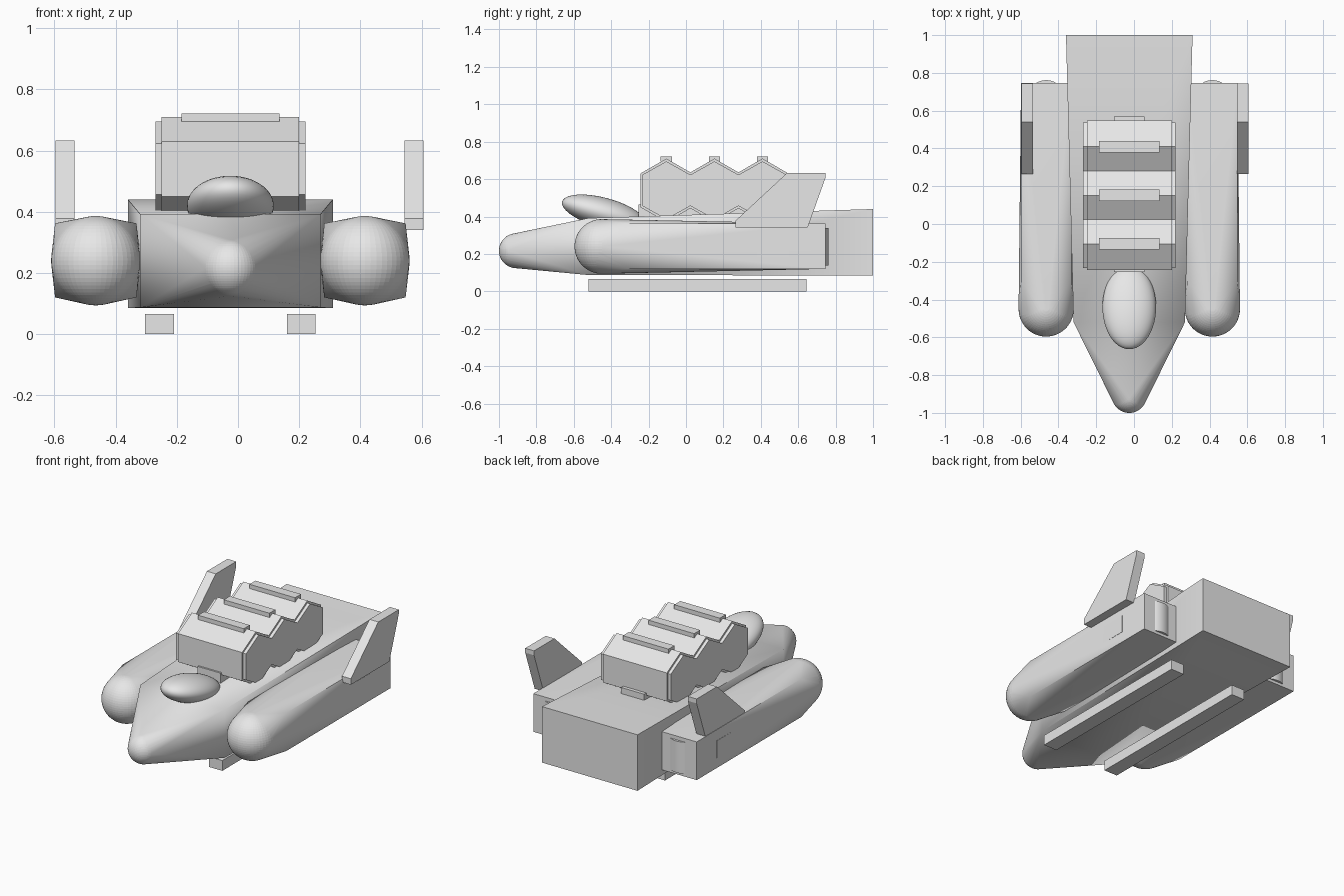
import bpy, bmesh, math
from mathutils import Matrix, Vector

cube = bpy.data.objects.get("Cube")
if cube:
    bpy.data.objects.remove(cube, do_unlink=True)

grey = bpy.data.materials.new("hull_grey")
grey.use_nodes = True
grey.diffuse_color = (0.8, 0.8, 0.8, 1)
grey.node_tree.nodes["Principled BSDF"].inputs["Base Color"].default_value = (0.8, 0.8, 0.8, 1)

MID = -0.025  # centre line of the hull


def finish(name, bm, smooth=False):
    bmesh.ops.recalc_face_normals(bm, faces=bm.faces)
    mesh = bpy.data.meshes.new(name)
    bm.to_mesh(mesh)
    bm.free()
    mesh.materials.append(grey)
    obj = bpy.data.objects.new(name, mesh)
    bpy.context.collection.objects.link(obj)
    if smooth:
        bpy.ops.object.select_all(action='DESELECT')
        obj.select_set(True)
        bpy.context.view_layer.objects.active = obj
        bpy.ops.object.shade_smooth_by_angle(angle=math.radians(30))
    return obj


def box(name, low, high):
    bm = bmesh.new()
    low, high = Vector(low), Vector(high)
    size = Matrix.Diagonal((*(high - low), 1))
    bmesh.ops.create_cube(bm, size=1, matrix=Matrix.Translation((low + high) / 2) @ size)
    return finish(name, bm)


def prism(name, outline, x0, x1):
    """Extrude a (y, z) outline along x."""
    bm = bmesh.new()
    face = bm.faces.new([bm.verts.new((x0, y, z)) for y, z in outline])
    out = bmesh.ops.extrude_face_region(bm, geom=[face])
    verts = [v for v in out["geom"] if isinstance(v, bmesh.types.BMVert)]
    bmesh.ops.translate(bm, verts=verts, vec=(x1 - x0, 0, 0))
    return finish(name, bm)


def dome_hull(name, centre, radius, sections):
    """Wrap a skin round a ball and rectangles (y, half width, bottom, top)."""
    bm = bmesh.new()
    bmesh.ops.create_uvsphere(bm, u_segments=48, v_segments=32, radius=radius,
                              matrix=Matrix.Translation(centre))
    for y, half, bottom, top in sections:
        for side in (-half, half):
            for z in (bottom, top):
                bm.verts.new((centre[0] + side, y, z))
    out = bmesh.ops.convex_hull(bm, input=bm.verts)
    spare = set(out["geom_interior"]) | set(out["geom_unused"])
    bmesh.ops.delete(bm, geom=[v for v in spare if isinstance(v, bmesh.types.BMVert)],
                     context='VERTS')
    return finish(name, bm, True)


# Main hull with rounded nose
dome_hull("main_hull", (MID, -0.907, 0.217), 0.093,
          [(-0.52, 0.295, 0.087, 0.392), (1.0, 0.335, 0.085, 0.44)])

# Tilted canopy
bm = bmesh.new()
bmesh.ops.create_uvsphere(
    bm, u_segments=48, v_segments=24, radius=1,
    matrix=Matrix.Translation((MID, -0.44, 0.42)) @ Matrix.Rotation(math.radians(-15), 4, 'X')
    @ Matrix.Diagonal((0.142, 0.23, 0.08, 1)))
finish("canopy", bm, True)

# Row of hexagonal cargo cells with a ridge bar on each
for i in range(3):
    y = -0.105 + 0.257 * i

    def hexagon(half, shoulder, apex, z=0.54):
        return [(y - half, z - shoulder), (y, z - apex), (y + half, z - shoulder),
                (y + half, z + shoulder), (y, z + apex), (y - half, z + shoulder)]

    prism(f"cell_end_{i + 1}", hexagon(0.1285, 0.083, 0.155), MID - 0.245, MID + 0.245)
    prism(f"cell_body_{i + 1}", hexagon(0.139, 0.09, 0.17), MID - 0.225, MID + 0.225)
    box(f"ridge_bar_{i + 1}", (MID - 0.16, y - 0.03, 0.695), (MID + 0.16, y + 0.03, 0.722))
box("cell_keel", (MID - 0.08, -0.255, 0.38), (MID + 0.08, 0.57, 0.465))

# Paired side pods, panels, exhausts, fins and skids
fin = [(0.265, 0.34), (0.265, 0.378), (0.54, 0.633), (0.745, 0.633), (0.745, 0.605), (0.65, 0.34)]
for side, label in ((1, "left"), (-1, "right")):
    x = MID + side * 0.44
    dome_hull(f"{label}_pod", (x, -0.45, 0.24), 0.146,
              [(-0.3, 0.133, 0.12, 0.362), (0.747, 0.133, 0.12, 0.362)])
    box(f"{label}_panel", (x - 0.137, -0.24, 0.185), (x + 0.137, 0.55, 0.295))
    bm = bmesh.new()
    bmesh.ops.create_cone(bm, cap_ends=True, segments=32, radius1=0.1, radius2=0.1,
                          depth=0.2, matrix=Matrix.Translation((x, 0.662, 0.238)))
    finish(f"{label}_exhaust", bm, True)
    middle = 0.005 + side * 0.57
    prism(f"{label}_fin", fin, middle - 0.031, middle + 0.031)
    skid = MID + side * 0.232
    box(f"{label}_skid", (skid - 0.047, -0.52, 0), (skid + 0.047, 0.645, 0.065))
